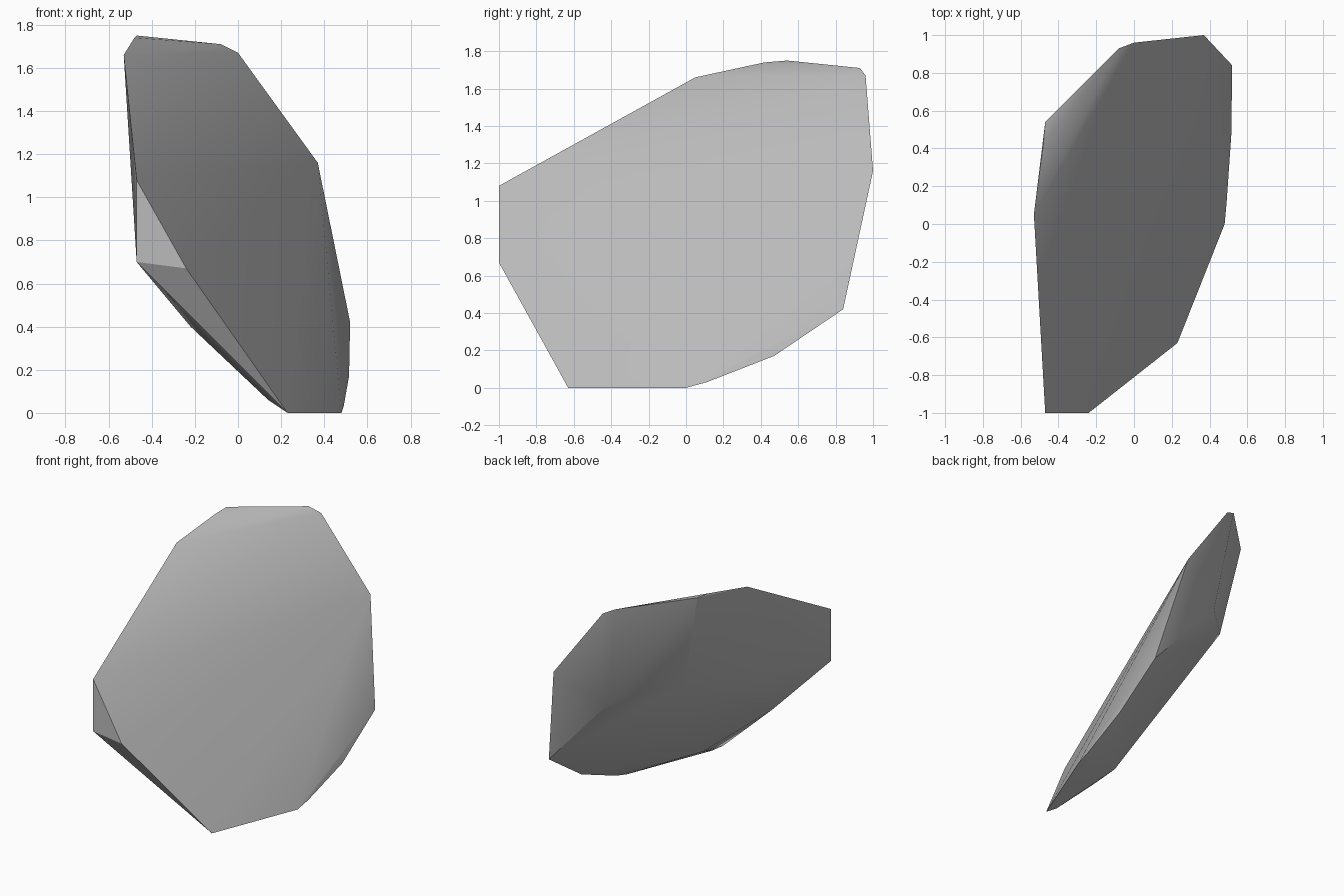
import bpy
import bmesh
from math import radians

cube = bpy.data.objects.get("Cube")
if cube:
    bpy.data.objects.remove(cube, do_unlink=True)

# Single stone colour
stone = bpy.data.materials.new("stone_grey")
stone.use_nodes = True
colour = (0.5, 0.5, 0.5, 1.0)
stone.diffuse_color = colour
shader = next(n for n in stone.node_tree.nodes if n.type == "BSDF_PRINCIPLED")
shader.inputs["Base Color"].default_value = colour
shader.inputs["Roughness"].default_value = 0.8

# Outer rim of the tilted slab: top, back edge, base, front tip
rim = [
    (-.53, .05, 1.66), (-.48, .42, 1.74), (-.47, .54, 1.75),
    (-.08, .93, 1.71), (0, .96, 1.67), (.37, 1, 1.16),
    (.52, .84, .42), (.515, .47, .17), (.49, .11, .03), (.48, 0, 0),
    (.23, -.63, 0), (-.24, -1, .67), (-.47, -1, 1.08),
]
# Corners of the chipped underside
underside = [
    (-.47, -1, .70), (-.22, -.68, .40), (.14, -.63, .06),
    (0, -.2, .22), (-.33, .49, 1.07), (.03, .86, .96),
]


def hull_object(name, points, material):
    """Wrap a set of corner points in a faceted solid."""
    bm = bmesh.new()
    for p in points:
        bm.verts.new(p)
    result = bmesh.ops.convex_hull(bm, input=bm.verts[:])
    spare = {g for g in result["geom_interior"] + result["geom_unused"]
             if isinstance(g, bmesh.types.BMVert)}
    bmesh.ops.delete(bm, geom=list(spare), context="VERTS")
    bmesh.ops.recalc_face_normals(bm, faces=bm.faces[:])
    mesh = bpy.data.meshes.new(name)
    bm.to_mesh(mesh)
    bm.free()
    mesh.materials.append(material)
    obj = bpy.data.objects.new(name, mesh)
    bpy.context.collection.objects.link(obj)
    return obj


# Rock slab, softly shaded with crisp chipped edges
slab = hull_object("rock_slab", rim + underside, stone)
bpy.ops.object.select_all(action="DESELECT")
slab.select_set(True)
bpy.context.view_layer.objects.active = slab
bpy.ops.object.shade_smooth_by_angle(angle=radians(30))
